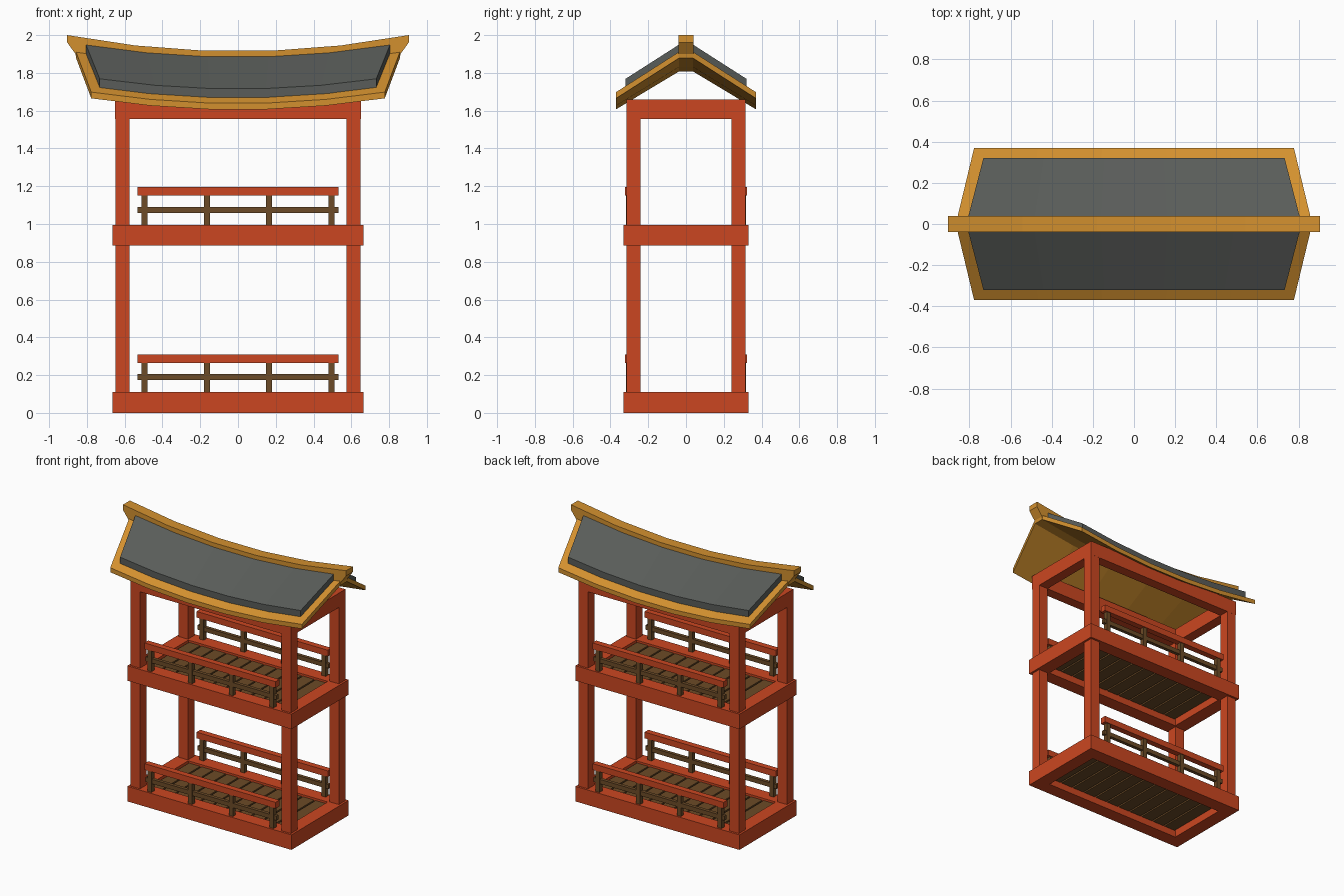
import bpy
import bmesh

cube = bpy.data.objects.get("Cube")
if cube:
    bpy.data.objects.remove(cube)


def material(name, rgb):
    m = bpy.data.materials.new(name)
    m.use_nodes = True
    m.diffuse_color = (*rgb, 1)
    m.node_tree.nodes["Principled BSDF"].inputs["Base Color"].default_value = (*rgb, 1)
    return m


RED = material("vermilion paint", (0.6, 0.062, 0.015))
WOOD = material("brown wood", (0.15, 0.07, 0.02))
GOLD = material("golden trim", (0.65, 0.28, 0.028))
SLATE = material("grey slate", (0.1, 0.108, 0.1))


def finish(name, bm, mat):
    bmesh.ops.recalc_face_normals(bm, faces=bm.faces)
    me = bpy.data.meshes.new(name)
    bm.to_mesh(me)
    bm.free()
    me.materials.append(mat)
    ob = bpy.data.objects.new(name, me)
    bpy.context.scene.collection.objects.link(ob)
    return ob


def box(name, x, y, z, mat):
    """Box between the (low, high) pairs x, y and z."""
    bm = bmesh.new()
    bmesh.ops.create_cube(bm, size=1)
    for v in bm.verts:
        v.co = [(a + b) / 2 + c * (b - a) for (a, b), c in zip((x, y, z), v.co)]
    return finish(name, bm, mat)


def span(centre, width):
    return centre - width / 2, centre + width / 2


def ring(name, hx, hy, width, z, mat):
    """Rectangular frame of four beams as one closed mesh."""
    bm = bmesh.new()
    corners = [(-1, -1), (1, -1), (1, 1), (-1, 1)]
    loops = [[bm.verts.new((sx * (hx - w), sy * (hy - w), h)) for sx, sy in corners]
             for w, h in ((0, z[0]), (0, z[1]), (width, z[1]), (width, z[0]))]
    for i in range(4):
        a, b = loops[i], loops[(i + 1) % 4]
        for j in range(4):
            k = (j + 1) % 4
            bm.faces.new((a[j], a[k], b[k], b[j]))
    return finish(name, bm, mat)


# Corner posts and top frame
for sx, side in ((-1, "right"), (1, "left")):
    for sy, end in ((-1, "front"), (1, "back")):
        box(f"{end}_{side}_post", span(sx * 0.612, 0.075), span(sy * 0.278, 0.075),
            (0.02, 1.6), RED)
ring("top_frame", 0.65, 0.316, 0.075, (1.555, 1.66), RED)

# Two storeys: floor frame, planks and railings
PLANKS = 11
for storey, top in (("lower", 0.11), ("upper", 0.995)):
    ring(f"{storey}_floor_frame", 0.665, 0.331, 0.1, (top - 0.11, top), RED)
    pitch = 1.13 / PLANKS
    for i in range(PLANKS):
        box(f"{storey}_floor_plank", span((i - PLANKS // 2) * pitch, pitch - 0.012),
            (-0.235, 0.235), (top - 0.06, top - 0.015), WOOD)
    for sy, end in ((-1, "front"), (1, "back")):
        y = sy * 0.302
        box(f"{storey}_{end}_handrail", (-0.532, 0.532), span(y, 0.044),
            (top + 0.155, top + 0.2), RED)
        box(f"{storey}_{end}_middle_rail", (-0.532, 0.532), span(y, 0.025),
            (top + 0.063, top + 0.095), WOOD)
        for i in range(4):
            box(f"{storey}_{end}_baluster", span((i - 1.5) * 0.33, 0.032),
                span(y, 0.032), (top - 0.01, top + 0.16), WOOD)

# Sagging roof
SEGMENTS = 5
STEPS = [2 * i / SEGMENTS - 1 for i in range(SEGMENTS + 1)]


def roof_z(x, y):
    return 1.827 + 0.1 * x * x - 0.6 * abs(y)


def roof_slab(name, sy, inner, outer, low, high, mat):
    """Curved slab; inner and outer are (half length, distance from ridge)."""
    bm = bmesh.new()
    rows = []
    for t in STEPS:
        row = []
        for (half, y), h in ((inner, low), (outer, low), (outer, high), (inner, high)):
            row.append(bm.verts.new((t * half, sy * y, roof_z(t * half, y) + h)))
        rows.append(row)
    for a, b in zip(rows, rows[1:]):
        for j in range(4):
            k = (j + 1) % 4
            bm.faces.new((a[j], a[k], b[k], b[j]))
    bm.faces.new(rows[0])
    bm.faces.new(rows[-1])
    return finish(name, bm, mat)


for sy, end in ((-1, "front"), (1, "back")):
    roof_slab(f"{end}_roof_panel", sy, (0.857, 0.038), (0.777, 0.37), 0, 0.033, GOLD)
    roof_slab(f"{end}_roof_tiles", sy, (0.805, 0.038), (0.732, 0.32), 0.03, 0.08, SLATE)

# Ridge beam: side profile with undercut ends, extruded across the roof
profile = [(0.905 * t, 1.914 + 0.105 * (0.905 * t) ** 2) for t in STEPS]
profile += [(0.905, 1.962), (0.86, 1.9)]
profile += [(-0.857 * t, roof_z(0.857 * t, 0.038)) for t in STEPS]
profile += [(-0.86, 1.9), (-0.905, 1.962)]
bm = bmesh.new()
face = bm.faces.new([bm.verts.new((x, -0.04, z)) for x, z in profile])
extruded = bmesh.ops.extrude_face_region(bm, geom=[face])["geom"]
bmesh.ops.translate(bm, vec=(0, 0.08, 0),
                    verts=[g for g in extruded if isinstance(g, bmesh.types.BMVert)])
finish("ridge_beam", bm, GOLD)
